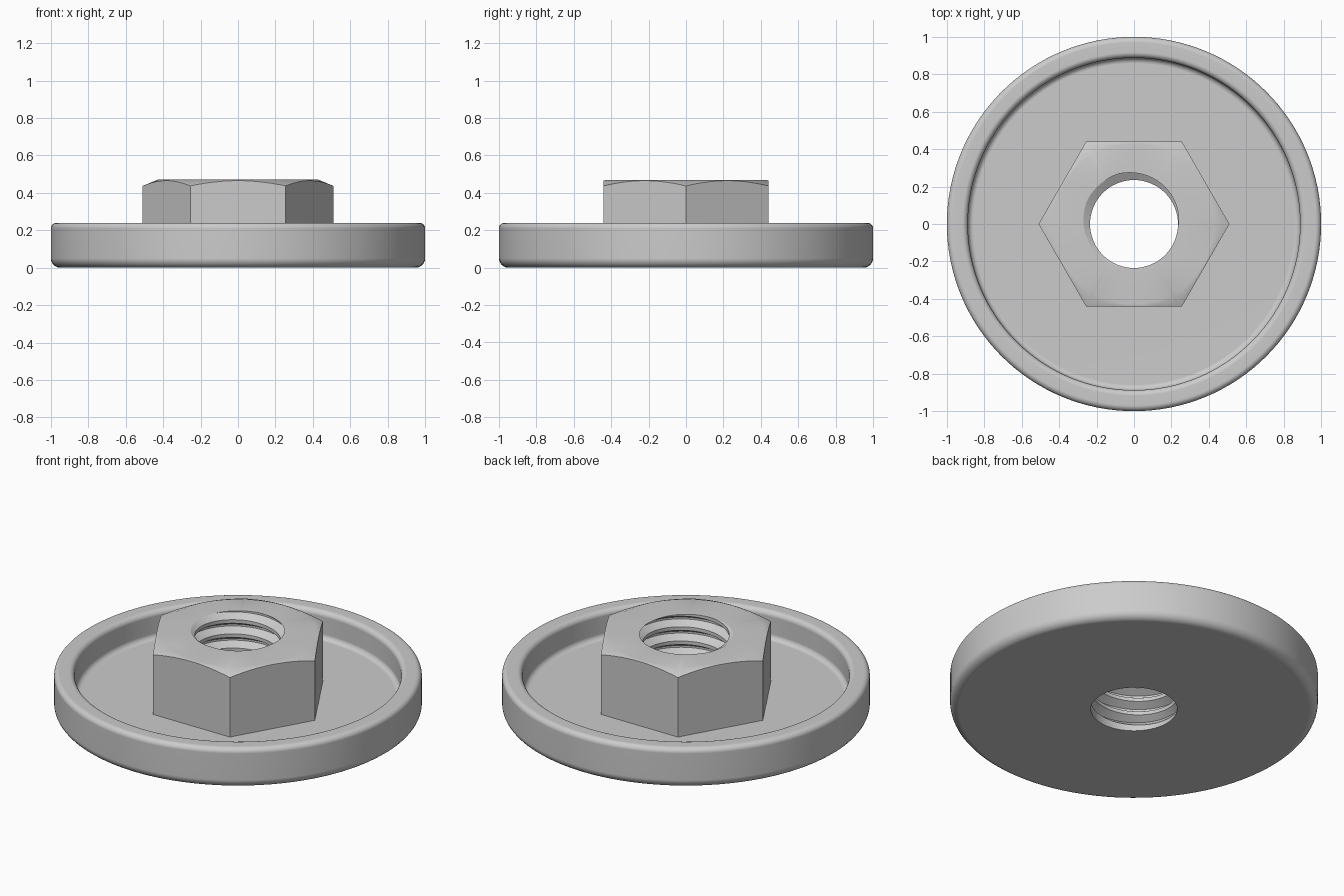
import bpy, bmesh
from math import sin, cos, pi, tau, radians
from mathutils import Vector

if "Cube" in bpy.data.objects:
    bpy.data.objects.remove(bpy.data.objects["Cube"], do_unlink=True)

STEEL = bpy.data.materials.new("grey steel")
STEEL.use_nodes = True
COLOUR = (0.6, 0.6, 0.6, 1)
STEEL.diffuse_color = COLOUR
STEEL.node_tree.nodes["Principled BSDF"].inputs["Base Color"].default_value = COLOUR

FLOOR, RIM, NUT_TOP = 0.08, 0.24, 0.47
BORE, THREAD_DEPTH, PITCH = 0.235, 0.045, 0.085


def to_object(bm, name):
    bmesh.ops.recalc_face_normals(bm, faces=bm.faces[:])
    mesh = bpy.data.meshes.new(name)
    bm.to_mesh(mesh)
    bm.free()
    mesh.materials.append(STEEL)
    ob = bpy.data.objects.new(name, mesh)
    bpy.context.collection.objects.link(ob)
    return ob


def lathe(name, profile, sides):
    """Solid of revolution from (radius, z) points between two axis points."""
    bm = bmesh.new()
    verts = [bm.verts.new((r, 0, z)) for r, z in profile]
    edges = [bm.edges.new(pair) for pair in zip(verts, verts[1:])]
    bmesh.ops.spin(bm, geom=verts + edges, cent=(0, 0, 0), axis=(0, 0, 1),
                   angle=tau, steps=sides)
    bmesh.ops.remove_doubles(bm, verts=bm.verts[:], dist=1e-5)
    bmesh.ops.dissolve_degenerate(bm, edges=bm.edges[:], dist=1e-5)
    return to_object(bm, name)


def fillet(r, z, radius, start, end, steps=6):
    """Arc of profile points about the centre (r, z), angles in degrees."""
    angles = [radians(start + (end - start) * i / steps) for i in range(steps + 1)]
    return [(r + radius * cos(a), z + radius * sin(a)) for a in angles]


def boolean(ob, cutter, operation):
    mod = ob.modifiers.new("cut", "BOOLEAN")
    mod.operation, mod.object, mod.solver = operation, cutter, "EXACT"
    bpy.context.view_layer.objects.active = ob
    bpy.ops.object.modifier_apply(modifier=mod.name)


def thread_cutter(sides=64):
    """Rod with a helical ridge that cuts the threaded hole."""
    section = [(0, 0), (0.25, 0), (0.56, 1), (0.69, 1)]
    start = NUT_TOP - PITCH * 0.985
    bm = bmesh.new()
    rows = []
    for turn in range(-7, 3):
        for part, height in section:
            row = []
            for i in range(sides + 1):
                a = tau * i / sides
                z = start + PITCH * (turn + part + i / sides)
                fade = min(1, max(0, (z - 0.02) / 0.06))
                r = BORE + THREAD_DEPTH * height * fade
                row.append(bm.verts.new((r * cos(a), r * sin(a), z)))
            rows.append(row)
    for low, high in zip(rows, rows[1:]):
        for i in range(sides):
            bm.faces.new((low[i], low[i + 1], high[i + 1], high[i]))
    bmesh.ops.remove_doubles(bm, verts=bm.verts[:], dist=1e-5)
    # close both ends with fans
    rim = [e for e in bm.edges if e.is_boundary]
    for is_top in (False, True):
        edges = [e for e in rim if (e.verts[0].co.z > RIM) == is_top]
        mid = sum((v.co.z for e in edges for v in e.verts)) / (2 * len(edges))
        hub = bm.verts.new(Vector((0, 0, mid)))
        for e in edges:
            bm.faces.new((e.verts[0], e.verts[1], hub))
    return to_object(bm, "thread_cutter")


# round dished plate with a raised rim
plate = lathe("flange_plate",
              [(0, 0)]
              + fillet(0.95, 0.05, 0.05, -90, 0)
              + fillet(0.97, RIM - 0.03, 0.03, 0, 90)
              + fillet(0.918, RIM - 0.03, 0.03, 90, 180)
              + fillet(0.858, FLOOR + 0.03, 0.03, 0, -90)
              + [(0, FLOOR)], 128)

# hexagonal nut with chamfered corners
nut = lathe("hex_nut", [(0, FLOOR), (0.51, FLOOR), (0.51, NUT_TOP), (0, NUT_TOP)], 6)
chamfer = lathe("chamfer_cutter",
                [(0, 0), (0.6, 0), (0.6, 0.4), (0.43, NUT_TOP), (0, NUT_TOP)], 96)
boolean(nut, chamfer, "INTERSECT")

# threaded hole through both parts
thread = thread_cutter()
for ob in (plate, nut):
    boolean(ob, thread, "DIFFERENCE")

for helper in (chamfer, thread):
    bpy.data.objects.remove(helper, do_unlink=True)

# smooth shading with sharp edges kept
for ob in (plate, nut):
    bpy.ops.object.select_all(action="DESELECT")
    ob.select_set(True)
    bpy.context.view_layer.objects.active = ob
    bpy.ops.object.shade_smooth_by_angle(angle=radians(30))
    weighted = ob.modifiers.new("clean shading", "WEIGHTED_NORMAL")
    weighted.keep_sharp = True
